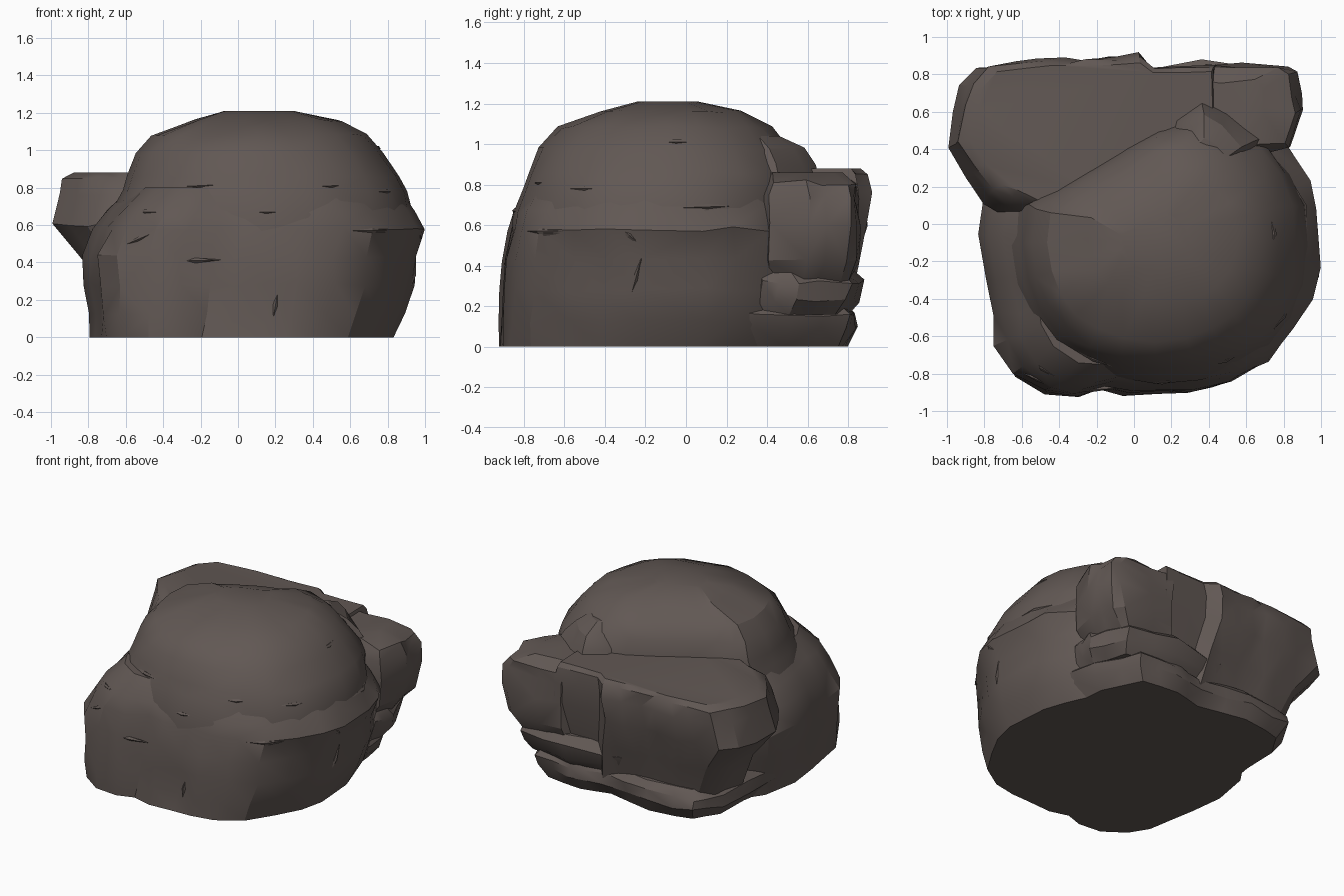
import bpy, bmesh, math, random
from mathutils import Vector
from mathutils.bvhtree import BVHTree

random.seed(7)
rock = bpy.data.materials.new("dark_brown_stone")
rock.diffuse_color = (0.12, 0.097, 0.088, 1)


def make_object(name, bm):
    bmesh.ops.recalc_face_normals(bm, faces=bm.faces)
    mesh = bpy.data.meshes.new(name)
    bm.to_mesh(mesh)
    bm.free()
    mesh.materials.append(rock)
    ob = bpy.data.objects.new(name, mesh)
    bpy.context.collection.objects.link(ob)
    return ob


def split(outline):
    """Add a midpoint to every long edge of an outline."""
    out = []
    for i, a in enumerate(outline):
        b = outline[(i + 1) % len(outline)]
        out.append(a)
        if math.dist(a, b) > 0.2:
            t = random.uniform(0.4, 0.6)
            out.append((a[0] + (b[0] - a[0]) * t, a[1] + (b[1] - a[1]) * t))
    return out


def loft(name, outline, levels, jitter):
    """Stack an outline, fitted to (z, xmin, xmax, ymin, ymax) at each level."""
    xs, ys = [p[0] for p in outline], [p[1] for p in outline]
    x0, x1, y0, y1 = min(xs), max(xs), min(ys), max(ys)
    bm = bmesh.new()
    rings = []
    for n, (z, a, b, c, d) in enumerate(levels):
        ring = []
        for x, y in outline:
            px = a + (x - x0) / (x1 - x0) * (b - a)
            py = c + (y - y0) / (y1 - y0) * (d - c)
            j = [random.uniform(-jitter, jitter) for _ in range(3)]
            inner = 0 < n < len(levels) - 1
            ring.append(bm.verts.new((px + j[0], py + j[1], z + (j[2] if inner else 0))))
        rings.append(ring)
    for lo, hi in zip(rings, rings[1:]):
        for i in range(len(lo)):
            k = (i + 1) % len(lo)
            bm.faces.new((lo[i], lo[k], hi[k], hi[i]))
    bm.faces.new(rings[0][::-1])
    bm.faces.new(rings[-1])
    bmesh.ops.triangulate(bm, faces=[f for f in bm.faces if len(f.verts) == 4],
                          quad_method='SHORT_EDGE')
    return make_object(name, bm)


# Lower body: wide squarish foot of the boulder
body = loft("lower_body", [
    (-0.84, -0.05), (-0.80, -0.3), (-0.76, -0.5), (-0.74, -0.65), (-0.65, -0.8),
    (-0.48, -0.9), (-0.3, -0.91), (-0.15, -0.88), (0, -0.9), (0.2, -0.89),
    (0.35, -0.89), (0.55, -0.85), (0.72, -0.75), (0.85, -0.57), (0.95, -0.4),
    (1, -0.22), (0.97, 0.1), (0.93, 0.25), (0.83, 0.45), (0.5, 0.7),
    (0, 0.75), (-0.5, 0.6), (-0.8, 0.2)],
    [(0, -0.79, 0.83, -0.92, 0.70), (0.12, -0.80, 0.89, -0.915, 0.72),
     (0.28, -0.82, 0.94, -0.91, 0.74), (0.43, -0.84, 0.95, -0.90, 0.74),
     (0.58, -0.78, 1.0, -0.875, 0.70), (0.68, -0.69, 0.94, -0.84, 0.65),
     (0.80, -0.57, 0.85, -0.74, 0.55)], 0.012)

# Rounded dome, flattened where it meets the shelf at the back left
circle = []
for i in range(24):
    t = 2 * math.pi * i / 24
    c, s = math.cos(t), math.sin(t)
    x, y = (math.copysign(abs(v) ** 0.92, v) for v in (c, s))
    circle.append((x, min(y, 0.87 + 0.61 * x) if x < 0.1 else y))
dome = loft("dome", circle,
    [(0.50, -0.71, 0.95, -0.86, 0.58), (0.66, -0.68, 0.94, -0.85, 0.59),
     (0.78, -0.62, 0.91, -0.81, 0.58), (0.86, -0.59, 0.87, -0.78, 0.57),
     (0.98, -0.54, 0.78, -0.73, 0.52), (1.08, -0.46, 0.69, -0.63, 0.43),
     (1.16, -0.24, 0.55, -0.42, 0.27), (1.21, -0.08, 0.30, -0.24, 0.05)], 0.008)

# Flat-topped shelf overhanging at the back left
shelf = loft("back_shelf", split([
    (-0.82, 0.1), (-0.6, 0.0), (0, 0.1), (0.38, 0.4), (0.4, 0.85), (0.06, 0.85),
    (-0.02, 0.92), (-0.3, 0.89), (-0.55, 0.88), (-0.84, 0.84), (-0.93, 0.75), (-1, 0.4)]),
    [(0.12, -0.72, 0.44, 0.10, 0.78), (0.38, -0.82, 0.44, 0.06, 0.84),
     (0.60, -1.0, 0.44, 0.02, 0.90), (0.77, -0.96, 0.44, 0.05, 0.91),
     (0.85, -0.93, 0.43, 0.10, 0.90), (0.880, -0.87, 0.42, 0.13, 0.87)], 0.013)

# Separate block at the back right, worn down towards its outer corner
block = loft("back_right_block", split([
    (0.3, 0.3), (0.85, 0.42), (0.9, 0.6), (0.87, 0.8), (0.82, 0.84), (0.4, 0.85), (0.2, 0.6)]),
    [(0.32, 0.20, 0.78, 0.30, 0.81), (0.42, 0.20, 0.86, 0.30, 0.85),
     (0.60, 0.20, 0.90, 0.30, 0.86), (0.74, 0.20, 0.89, 0.30, 0.85),
     (0.81, 0.20, 0.85, 0.31, 0.84), (0.86, 0.20, 0.70, 0.32, 0.77)], 0.014)

# Two worn layers below the shelf
middle = loft("middle_layer", split([
    (-0.2, 0.3), (0.3, 0.0), (0.82, 0.3), (0.84, 0.5), (0.74, 0.78), (0.35, 0.84), (-0.1, 0.76)]),
    [(0.16, -0.15, 0.77, 0.1, 0.79), (0.22, -0.2, 0.82, 0.1, 0.85),
     (0.32, -0.2, 0.84, 0.1, 0.87), (0.38, -0.15, 0.79, 0.1, 0.81)], 0.014)
base = loft("base_layer", split([
    (-0.8, 0.1), (0.3, 0.0), (0.84, 0.25), (0.80, 0.5), (0.64, 0.78),
    (0.35, 0.82), (0.1, 0.77), (-0.3, 0.82), (-0.65, 0.78), (-0.76, 0.6)]),
    [(0, -0.71, 0.72, 0.0, 0.79), (0.09, -0.76, 0.79, 0.0, 0.84),
     (0.16, -0.76, 0.81, 0.0, 0.84), (0.21, -0.70, 0.76, 0.0, 0.79)], 0.013)

# Broken slope behind the dome
chip = loft("back_chip", [(0.2, 0.35), (0.55, 0.3), (0.62, 0.48), (0.48, 0.6), (0.37, 0.66), (0.25, 0.57)],
    [(0.80, 0.14, 0.70, 0.25, 0.67), (0.90, 0.18, 0.64, 0.25, 0.64),
     (0.98, 0.25, 0.57, 0.25, 0.58), (1.04, 0.30, 0.50, 0.25, 0.46)], 0.006)

# Thin flakes along the cracks on the front and right: (across, height, length, tilt)
front = [(0.5, 0.81, 0.40, 0.03), (-0.22, 0.81, 0.30, 0.05), (-0.23, 0.41, 0.30, 0.03),
         (-0.5, 0.67, 0.24, 0), (0.15, 0.67, 0.16, 0), (0.72, 0.57, 0.3, 0),
         (-0.52, 0.53, 0.2, 0.4), (0.2, 0.17, 0.16, 1.4)]
right = [(0.1, 0.69, 0.4, 0.03), (-0.7, 0.56, 0.2, 0), (-0.25, 0.33, 0.25, 1.3),
         (-0.05, 1.01, 0.4, 0), (-0.28, 0.55, 0.2, -0.7), (-0.5, 0.78, 0.2, 0)]
bpy.context.view_layer.update()
depsgraph = bpy.context.evaluated_depsgraph_get()
trees = [BVHTree.FromObject(o, depsgraph) for o in (body, dome)]
bm = bmesh.new()
for side, cracks in ((0, front), (1, right)):
    for u, z, length, tilt in cracks:
        start = Vector((2, u, z)) if side else Vector((u, -2, z))
        ray = Vector((-1, 0, 0)) if side else Vector((0, 1, 0))
        along = Vector((0, 1, 0)) if side else Vector((1, 0, 0))
        long = along * math.cos(tilt) + Vector((0, 0, 1)) * math.sin(tilt)
        thin = ray.cross(long)

        def surface(s):
            q = start + long * s * length / 2
            hits = [h[0] for h in (t.ray_cast(q, ray) for t in trees) if h[0]]
            return min(hits, key=lambda h: (h - q).length)

        p = surface(0)
        ends = [bm.verts.new(surface(s) + ray * 0.004) for s in (1, -1)]
        rim = [bm.verts.new(p + o) for o in
               (thin * 0.014, ray * 0.04, thin * -0.014, ray * -0.012)]
        for i in range(4):
            for e in ends:
                bm.faces.new((e, rim[i], rim[(i + 1) % 4]))
flakes = make_object("crack_flakes", bm)

# Soft shading with crisp broken edges
for o in (body, dome, shelf, block, middle, base, chip, flakes):
    bpy.ops.object.select_all(action='DESELECT')
    o.select_set(True)
    bpy.context.view_layer.objects.active = o
    bpy.ops.object.shade_smooth_by_angle(angle=math.radians(28))
